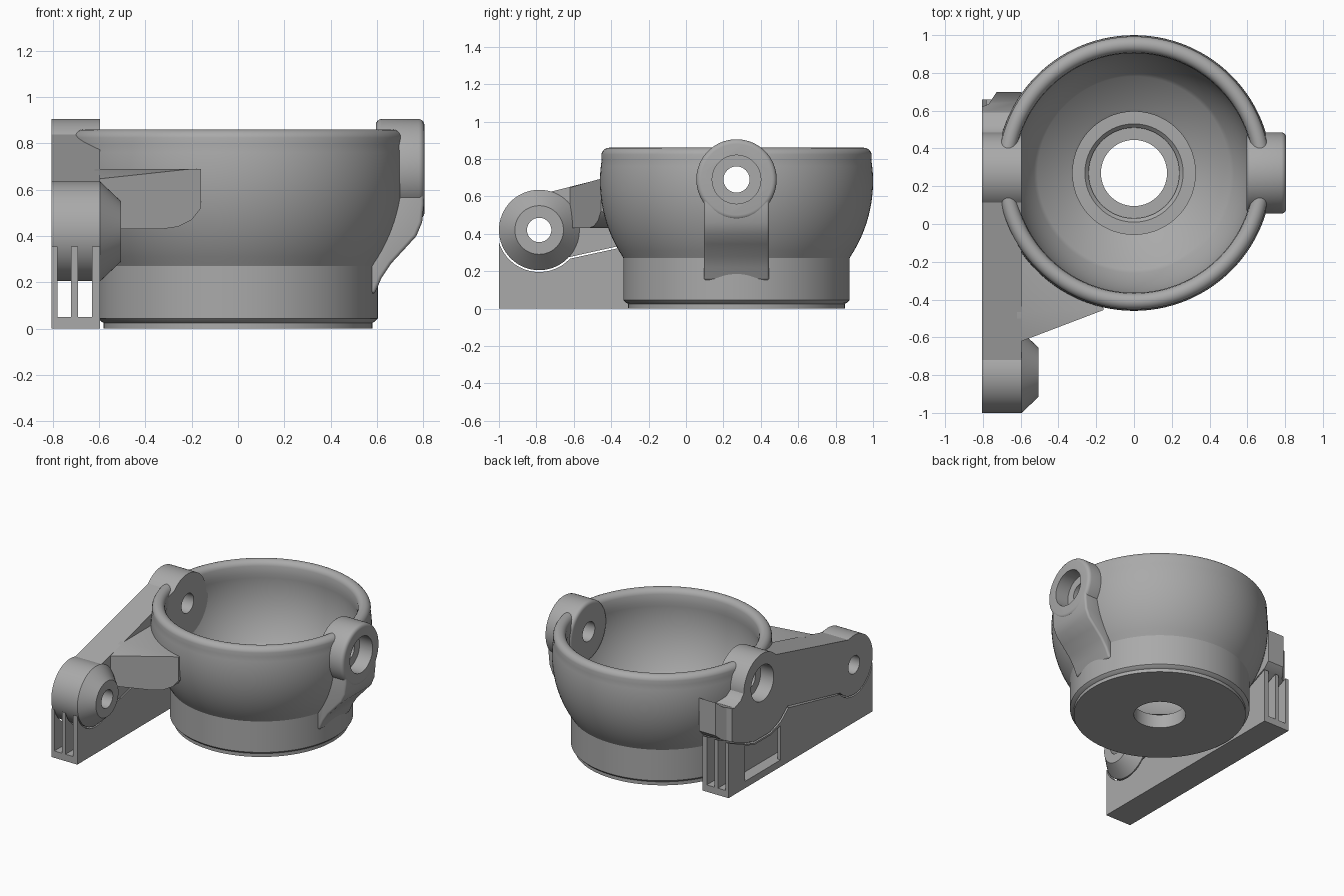
import bpy, bmesh, math
from mathutils import Vector, Matrix

if "Cube" in bpy.data.objects:
    bpy.data.objects.remove(bpy.data.objects["Cube"])

grey = bpy.data.materials.new("plain grey")
grey.use_nodes = True
grey.diffuse_color = (0.4, 0.4, 0.4, 1)
grey.node_tree.nodes["Principled BSDF"].inputs["Base Color"].default_value = (0.4, 0.4, 0.4, 1)

CY = 0.27                      # cup axis
PIVOT = (CY, 0.69)             # y, z of the upper bosses
FOOT = (-0.785, 0.42)          # y, z of the lower boss
BOSS_R = 0.215
IN, OUT = 0.595, 0.805         # inner and outer x of the side parts


def finish(name, bm):
    bmesh.ops.recalc_face_normals(bm, faces=bm.faces)
    mesh = bpy.data.meshes.new(name)
    bm.to_mesh(mesh)
    bm.free()
    mesh.materials.append(grey)
    obj = bpy.data.objects.new(name, mesh)
    bpy.context.collection.objects.link(obj)
    return obj


def activate(obj):
    bpy.ops.object.select_all(action='DESELECT')
    obj.select_set(True)
    bpy.context.view_layer.objects.active = obj


def smooth(obj, angle=30):
    activate(obj)
    bpy.ops.object.shade_smooth_by_angle(angle=math.radians(angle))


def prism(name, pts, axis, lo, hi):
    """Extrude a 2D outline along an axis; the outline uses the other two axes in order."""
    bm = bmesh.new()

    def place(p, h):
        c = list(p)
        c.insert("xyz".index(axis), h)
        return bm.verts.new(c)
    face = bm.faces.new([place(p, lo) for p in pts])
    new = bmesh.ops.extrude_face_region(bm, geom=[face])["geom"]
    shift = Vector([hi - lo if a == axis else 0 for a in "xyz"])
    bmesh.ops.translate(bm, vec=shift, verts=[g for g in new if isinstance(g, bmesh.types.BMVert)])
    return finish(name, bm)


def disc(name, r1, r2, x1, x2, centre):
    """Cylinder or cone frustum lying along x."""
    bm = bmesh.new()
    turn = Matrix.Translation(((x1 + x2) / 2, *centre)) @ Matrix.Rotation(math.pi / 2, 4, 'Y')
    bmesh.ops.create_cone(bm, cap_ends=True, segments=64, radius1=r1, radius2=r2,
                          depth=x2 - x1, matrix=turn)
    return finish(name, bm)


def bevel(obj, width, segments=4, angle=50):
    mod = obj.modifiers.new("round", 'BEVEL')
    mod.width, mod.segments = width, segments
    mod.limit_method, mod.angle_limit = 'ANGLE', math.radians(angle)
    activate(obj)
    bpy.ops.object.modifier_apply(modifier=mod.name)


def cut(obj, cutter):
    mod = obj.modifiers.new("cut", 'BOOLEAN')
    mod.operation, mod.solver, mod.object = 'DIFFERENCE', 'EXACT', cutter
    activate(obj)
    bpy.ops.object.modifier_apply(modifier=mod.name)


def arc(centre, r, a0, a1, n):
    return [(centre[0] + r * math.cos(math.radians(a0 + (a1 - a0) * i / n)),
             centre[1] + r * math.sin(math.radians(a0 + (a1 - a0) * i / n))) for i in range(n + 1)]


# Cup: spherical wall on a drum, stepped floor with a through hole
ball = (0, 0.68)
profile = [(0.175, 0), (0.58, 0), (0.58, 0.025), (0.59, 0.03), (0.605, 0.045), (0.605, 0.27)]
profile += arc(ball, 0.73, -33, 9, 16)
profile += arc((0.68, 0.817), 0.043, 10, 170, 10)
profile += arc(ball, 0.64, 8, -37, 16)
profile += [(0.34, 0.2), (0.325, 0.19), (0.325, 0.15), (0.26, 0.15), (0.24, 0.13),
            (0.24, 0.1), (0.175, 0.1)]
bm = bmesh.new()
ring = [bm.verts.new((r, CY, z)) for r, z in profile]
edges = [bm.edges.new((ring[i], ring[i - 1])) for i in range(len(ring))]
bmesh.ops.spin(bm, geom=ring + edges, cent=(0, CY, 0), axis=(0, 0, 1),
               angle=2 * math.pi, steps=112, use_duplicate=False)
bmesh.ops.remove_doubles(bm, verts=bm.verts, dist=0.0005)
cup = finish("cup", bm)

# Plain pivot boss with its buttress down to the drum
left_boss = disc("left_boss", BOSS_R, BOSS_R, IN, OUT, PIVOT)
bevel(left_boss, 0.025)
leg_profile = [(0.8, 0.66), (0.803, 0.54), (0.795, 0.46), (0.77, 0.4), (0.72, 0.345), (0.66, 0.28),
               (0.62, 0.22), (0.59, 0.15), (0.56, 0.15), (0.56, 0.3), (0.63, 0.45), (0.66, 0.66)]
bm_pts = [(x, z) for x, z in leg_profile]
left_leg = prism("left_leg", bm_pts, 'y', CY - 0.175, CY + 0.175)
bevel(left_leg, 0.03, 4, 60)

# Long arm joining the upper pivot to the lower pivot
right_boss = disc("right_boss", BOSS_R, BOSS_R, -OUT, -IN, PIVOT)
foot_boss = disc("foot_boss", BOSS_R, BOSS_R, -OUT, -IN, FOOT)
foot_cone = disc("foot_cone", BOSS_R, 0.13, -IN, -0.505, FOOT)
arm = prism("arm", [(-0.8, 0.605), (0.2, 0.86), (0.3, 0.6), (-0.02, 0.41), (-0.62, 0.276),
                    (-0.785, 0.3)], 'x', -OUT, -IN)

# Rear buttress under and behind the upper pivot
buttress = prism("rear_buttress", [(0.45, 0.78), (0.48, 0.7), (0.52, 0.655), (0.59, 0.63),
                                   (0.65, 0.645), (0.7, 0.69), (0.7, 0.45), (0.66, 0.41),
                                   (0.47, 0.33), (0.36, 0.3), (0.18, 0.3), (0.07, 0.34),
                                   (-0.02, 0.41), (0.2, 0.7)], 'x', -OUT, -IN)
corner = prism("corner_cutter", [(-0.83, 0.62), (-0.805, 0.62), (-0.77, 0.635), (-0.72, 0.71),
                                 (-0.83, 0.71)], 'z', 0, 1)
cut(buttress, corner)

# Gusset between the arm and the cup
gusset = prism("gusset", [(-0.62, -0.63), (-0.16, -0.455), (-0.18, -0.38), (-0.43, -0.23),
                          (-0.62, -0.02)], 'z', 0.43, 0.69)
slope = prism("slope_cutter", [(-0.47, 0.69), (-0.7, 0.625), (-0.7, 0.75), (-0.47, 0.75)],
              'x', -0.7, 0)
under = prism("under_cutter", [(-0.33, 0.4), (-0.33, 0.43), (-0.26, 0.44), (-0.2, 0.47),
                               (-0.16, 0.52), (-0.1, 0.52), (-0.1, 0.4)], 'y', -0.8, 0)
for c in (slope, under):
    cut(gusset, c)

# Bores through the pivots
bores = [disc("bore_cutter", 0.07, 0.07, -1, -0.5, PIVOT),
         disc("bore_cutter", 0.07, 0.07, 0.5, 1, PIVOT),
         disc("counterbore_cutter", 0.13, 0.13, -1, -0.7, PIVOT),
         disc("counterbore_cutter", 0.13, 0.13, 0.7, 1, PIVOT)]
for c in bores:
    cut(cup, c)
for obj in (left_boss, left_leg):
    cut(obj, bores[1])
    cut(obj, bores[3])
for obj in (right_boss, arm, buttress):
    cut(obj, bores[0])
    cut(obj, bores[2])
foot_bore = disc("foot_bore_cutter", 0.065, 0.065, -1, -0.4, FOOT)
for obj in (foot_boss, foot_cone, arm):
    cut(obj, foot_bore)

# Support: three thin walls on a floor, kept just clear of the arm
outline = [(0.66, 0), (-1, 0)] + arc(FOOT, 0.225, 197, 317, 16)
outline += [(-0.03, 0.395), (0.06, 0.325), (0.18, 0.288), (0.36, 0.288), (0.47, 0.318), (0.66, 0.4)]
window = prism("window_cutter", [(0.06, 0.05), (0.47, 0.05), (0.47, 0.31), (0.36, 0.275),
                                 (0.18, 0.275), (0.06, 0.3)], 'x', -0.9, -0.75)
walls = []
for name, lo, hi in (("outer", -OUT, -0.78), ("middle", -0.72, -0.69), ("inner", -0.63, -IN)):
    walls.append(prism("support_wall_" + name, outline, 'x', lo, hi))
cut(walls[0], window)
floor = prism("support_floor", [(-OUT, -1), (-IN, -1), (-IN, 0.66), (-OUT, 0.66)], 'z', 0, 0.05)

# Remove cutters and shade
for c in bores + [corner, slope, under, foot_bore, window]:
    bpy.data.objects.remove(c)
for obj in (cup, left_boss, left_leg, right_boss, foot_boss, foot_cone, arm, buttress, gusset):
    smooth(obj)
